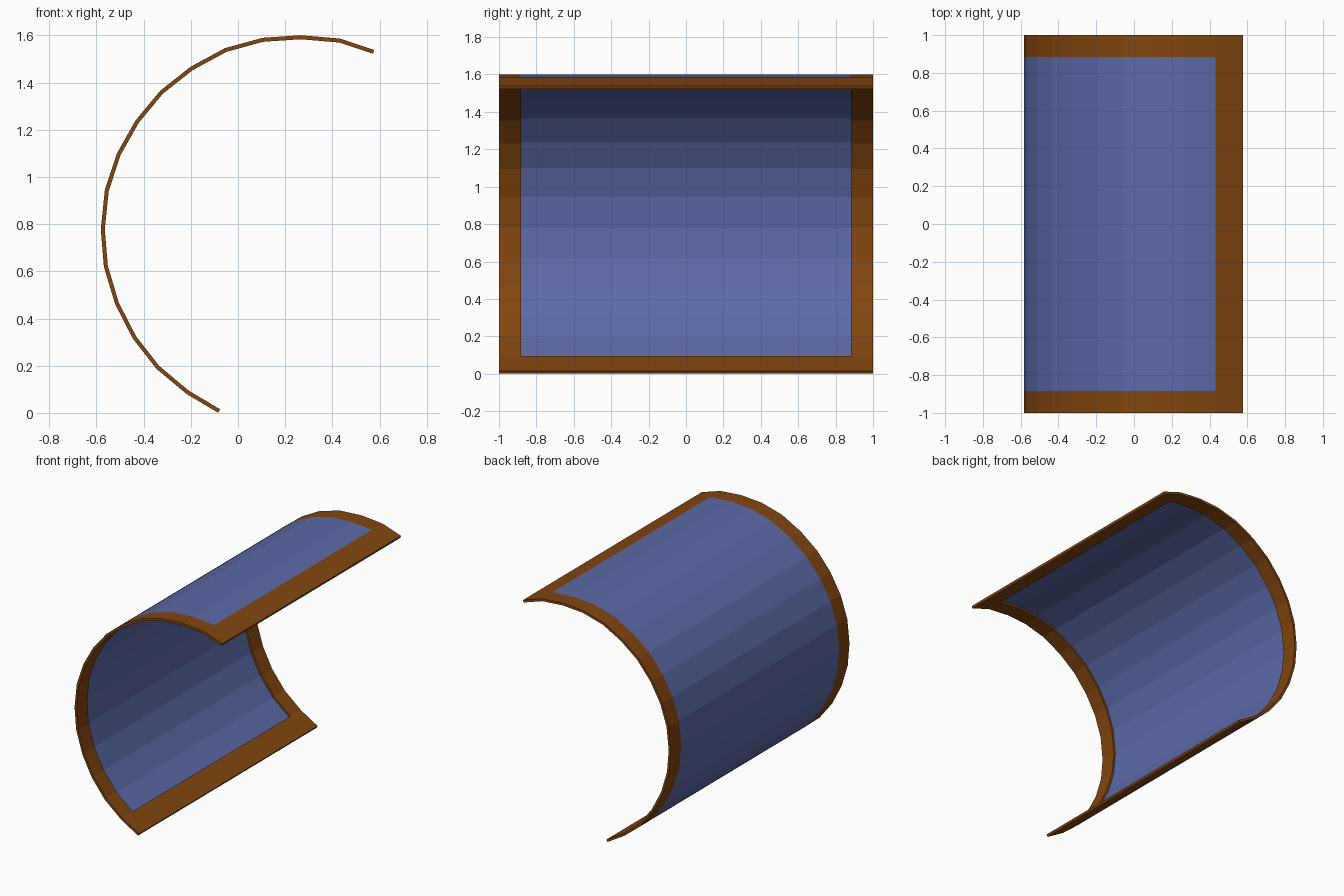
import bpy
from mathutils import Vector

if "Cube" in bpy.data.objects:
    bpy.data.objects.remove(bpy.data.objects["Cube"])

# Cross-section of the curved panel (x, z), from top lip to bottom lip
PROFILE = [(.575, 1.53), (.43, 1.578), (.265, 1.592), (.105, 1.581), (-.052, 1.538),
           (-.196, 1.46), (-.323, 1.36), (-.427, 1.235), (-.505, 1.097), (-.556, .943),
           (-.573, .778), (-.56, .621), (-.513, .464), (-.439, .32), (-.34, .193),
           (-.213, .087), (-.08, .008)]
HALF, BORDER, THICK, PANE = 1.0, 0.883, 0.017, 0.003
YS = [-HALF, -BORDER, BORDER, HALF]
LAST = len(PROFILE) - 2


def material(name, rgb):
    m = bpy.data.materials.new(name)
    m.diffuse_color = (*rgb, 1)
    m.use_nodes = True
    m.node_tree.nodes["Principled BSDF"].inputs["Base Color"].default_value = m.diffuse_color
    return m


def offset(points, d):
    """Shift the profile outwards by d."""
    pts = [Vector(p) for p in points]
    out = []
    for i, p in enumerate(pts):
        t = (pts[min(i + 1, len(pts) - 1)] - pts[max(i - 1, 0)]).normalized()
        out.append(p + Vector((t.y, -t.x)) * d * -1)
    return out


def is_pane(i, j):
    return j == 1 and 0 < i < LAST


def shell(name, outer, inner, keep, mat):
    """Closed shell over the grid cells chosen by keep(i, j)."""
    n = len(YS)
    verts = [(p.x, y, p.y) for prof in (outer, inner) for p in prof for y in YS]
    base = len(outer) * n
    cells = [(i, j) for i in range(LAST + 1) for j in range(n - 1) if keep(i, j)]
    faces, edges = [], set()
    for i, j in cells:
        q = [i * n + j, i * n + j + 1, (i + 1) * n + j + 1, (i + 1) * n + j]
        faces += [q, [base + v for v in reversed(q)]]
        edges |= {(q[k], q[(k + 1) % 4]) for k in range(4)}
    # Rim walls along open edges
    faces += [[b, a, base + a, base + b] for a, b in edges if (b, a) not in edges]
    mesh = bpy.data.meshes.new(name)
    mesh.from_pydata(verts, [], faces)
    mesh.materials.append(mat)
    obj = bpy.data.objects.new(name, mesh)
    bpy.context.collection.objects.link(obj)
    # Clean out unused grid points and face everything outwards
    bpy.context.view_layer.objects.active = obj
    obj.select_set(True)
    bpy.ops.object.mode_set(mode='EDIT')
    bpy.ops.mesh.select_all(action='SELECT')
    bpy.ops.mesh.delete_loose()
    bpy.ops.mesh.select_all(action='SELECT')
    bpy.ops.mesh.normals_make_consistent(inside=False)
    bpy.ops.object.mode_set(mode='OBJECT')
    obj.select_set(False)
    return obj


brown = material("brown frame", (.223, .061, .005))
blue = material("blue panel", (.107, .144, .392))

outer = offset(PROFILE, THICK / 2)
inner = offset(PROFILE, -THICK / 2)
recessed = offset(PROFILE, -THICK / 2 + PANE)

# Raised border, and the sheet recessed on its outer side
shell("frame", outer, inner, lambda i, j: not is_pane(i, j), brown)
shell("curved_sheet", recessed, inner, is_pane, blue)
